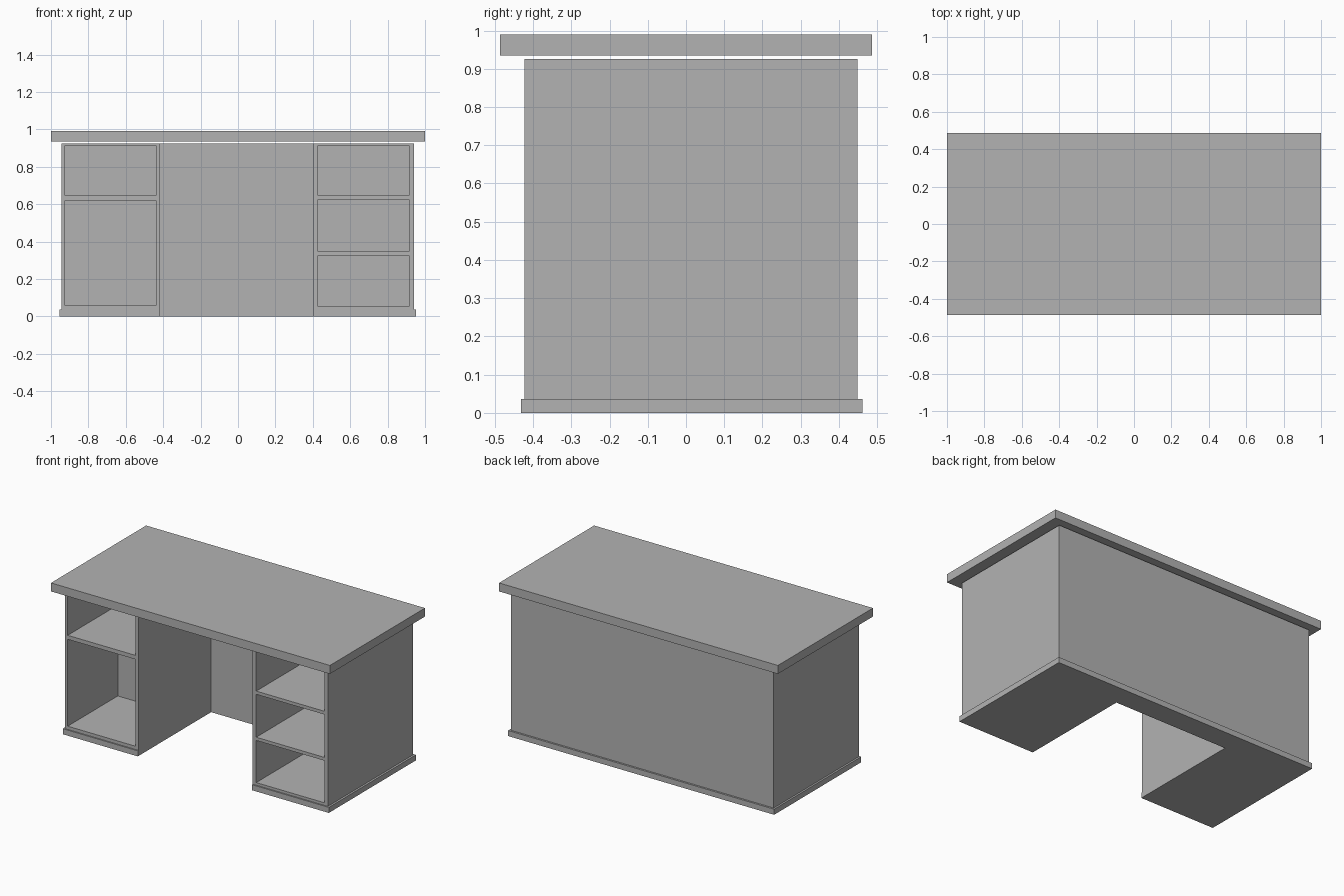
import bpy
import bmesh

old = bpy.data.objects.get("Cube")
if old:
    bpy.data.objects.remove(old, do_unlink=True)

grey = bpy.data.materials.new("plain grey")
grey.use_nodes = True
colour = (0.45, 0.45, 0.45, 1)
grey.diffuse_color = colour
grey.node_tree.nodes["Principled BSDF"].inputs["Base Color"].default_value = colour

# Kneehole limits shared by the carcass and the plinth
KNEE_LEFT, KNEE_RIGHT, KNEE_BACK = 0.401, -0.417, 0.32


def make_object(name, bm):
    bmesh.ops.recalc_face_normals(bm, faces=bm.faces)
    mesh = bpy.data.meshes.new(name)
    bm.to_mesh(mesh)
    bm.free()
    mesh.materials.append(grey)
    obj = bpy.data.objects.new(name, mesh)
    bpy.context.collection.objects.link(obj)
    return obj


def add_prism(bm, outline, z0, z1):
    face = bm.faces.new([bm.verts.new((x, y, z0)) for x, y in outline])
    top = bmesh.ops.extrude_face_region(bm, geom=[face])["geom"]
    verts = [v for v in top if isinstance(v, bmesh.types.BMVert)]
    bmesh.ops.translate(bm, verts=verts, vec=(0, 0, z1 - z0))


def rectangle(x0, x1, y0, y1):
    return [(x0, y0), (x1, y0), (x1, y1), (x0, y1)]


def u_shape(x0, x1, y0, y1):
    return [(x0, y0), (KNEE_RIGHT, y0), (KNEE_RIGHT, KNEE_BACK),
            (KNEE_LEFT, KNEE_BACK), (KNEE_LEFT, y0), (x1, y0), (x1, y1), (x0, y1)]


def prism(name, outline, z0, z1):
    bm = bmesh.new()
    add_prism(bm, outline, z0, z1)
    return make_object(name, bm)


# Desk body: worktop, carcass around the kneehole, plinth
prism("worktop", rectangle(-1, 1, -0.487, 0.487), 0.935, 0.99)
carcass = prism("carcass", u_shape(-0.943, 0.94, -0.423, 0.449), 0.036, 0.925)
prism("plinth", u_shape(-0.955, 0.953, -0.431, 0.461), 0, 0.036)

# Open compartments cut into the front of both pedestals
pedestals = [
    ((-0.925, -0.439), [(0.057, 0.62), (0.646, 0.913)]),
    ((0.427, 0.915), [(0.053, 0.326), (0.347, 0.625), (0.646, 0.913)]),
]
bm = bmesh.new()
for (x0, x1), levels in pedestals:
    for z0, z1 in levels:
        add_prism(bm, rectangle(x0, x1, -0.6, 0.09), z0, z1)
cutter = make_object("compartment_cutter", bm)
cutter.hide_render = True

cut = carcass.modifiers.new("compartments", 'BOOLEAN')
cut.operation = 'DIFFERENCE'
cut.solver = 'EXACT'
cut.object = cutter
bpy.context.view_layer.objects.active = carcass
bpy.ops.object.modifier_apply(modifier=cut.name)
bpy.data.objects.remove(cutter, do_unlink=True)
